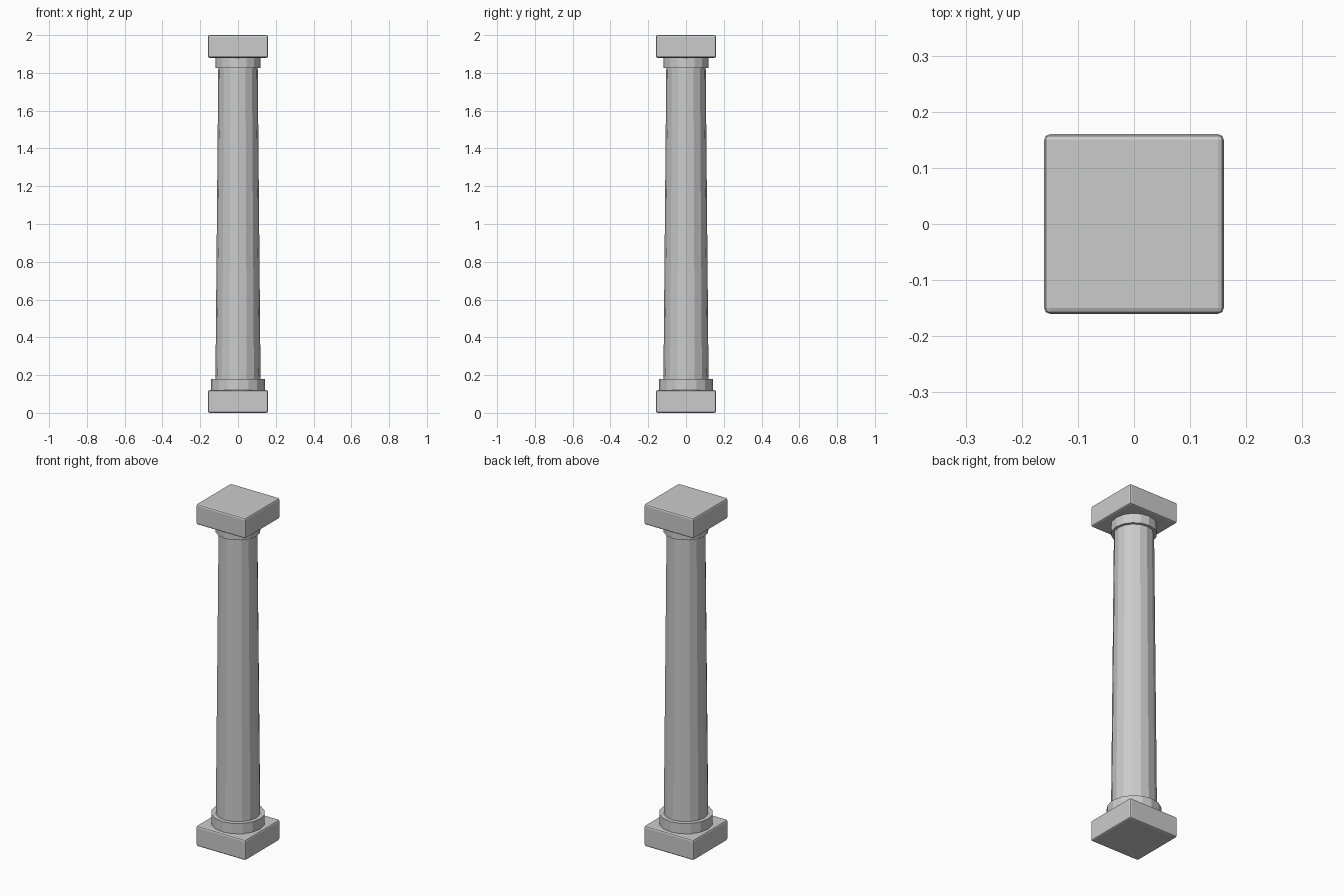
import bpy

if "Cube" in bpy.data.objects:
    bpy.data.objects.remove(bpy.data.objects["Cube"])

SIDES = 16


def block(name, z0, z1, half):
    """Square slab with softly bevelled edges."""
    bpy.ops.mesh.primitive_cube_add(size=1, location=(0, 0, (z0 + z1) / 2))
    ob = bpy.context.object
    ob.name = name
    ob.scale = (2 * half, 2 * half, z1 - z0)
    bpy.ops.object.transform_apply(location=False, rotation=False, scale=True)
    bev = ob.modifiers.new("soft_edges", 'BEVEL')
    bev.width = 0.01
    bev.segments = 2
    return ob


def drum(name, z0, z1, r0, r1):
    """Round section, optionally tapered."""
    bpy.ops.mesh.primitive_cone_add(vertices=SIDES, radius1=r0, radius2=r1,
                                    depth=z1 - z0, location=(0, 0, (z0 + z1) / 2))
    ob = bpy.context.object
    ob.name = name
    return ob


# Square base and capital
block("plinth", 0.0, 0.12, 0.16)
block("abacus", 1.88, 2.0, 0.16)

# Collars next to the blocks
drum("base_collar", 0.12, 0.18, 0.143, 0.143)
drum("top_collar", 1.825, 1.885, 0.12, 0.12)

# Tapered shaft
drum("shaft", 0.12, 1.88, 0.12, 0.104)
